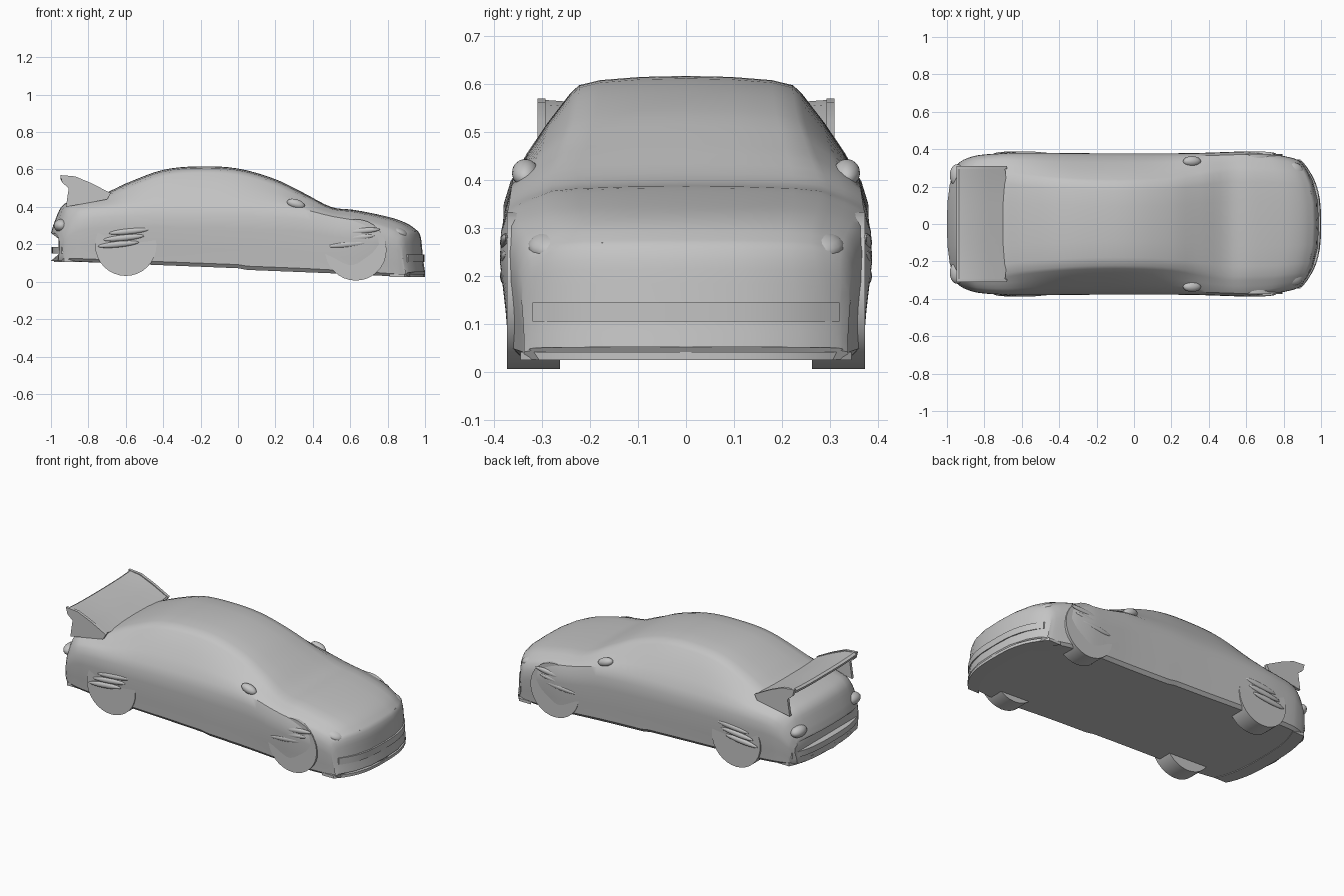
import bpy, bmesh, math
from mathutils import Vector

cube = bpy.data.objects.get("Cube")
if cube:
    bpy.data.objects.remove(cube)

grey = bpy.data.materials.new("plain_grey")
grey.use_nodes = True
COLOR = (0.55, 0.55, 0.55, 1)
grey.diffuse_color = COLOR
grey.node_tree.nodes["Principled BSDF"].inputs["Base Color"].default_value = COLOR


def finish(bm, name, angle=35):
    """Turn a bmesh into a smooth-shaded object."""
    bmesh.ops.recalc_face_normals(bm, faces=bm.faces)
    mesh = bpy.data.meshes.new(name)
    bm.to_mesh(mesh)
    bm.free()
    mesh.materials.append(grey)
    obj = bpy.data.objects.new(name, mesh)
    bpy.context.collection.objects.link(obj)
    bpy.ops.object.select_all(action='DESELECT')
    obj.select_set(True)
    bpy.context.view_layer.objects.active = obj
    bpy.ops.object.shade_smooth_by_angle(angle=math.radians(angle))
    return obj


def bow(x, y):
    """Round the nose and tail in plan."""
    if x > 0.6:
        return x - 0.125 * (x - 0.6) / 0.4 * (abs(y) / 0.36) ** 3
    if x < -0.7:
        return x + 0.075 * (-0.7 - x) / 0.3 * (abs(y) / 0.36) ** 3
    return x


def loft(rings, name, angle=35):
    """Skin closed rings of points and cap both ends."""
    bm = bmesh.new()
    loops = [[bm.verts.new(p) for p in ring] for ring in rings]
    n = len(loops[0])
    for a, b in zip(loops, loops[1:]):
        for i in range(n):
            j = (i + 1) % n
            bm.faces.new((a[i], a[j], b[j], b[i]))
    bm.faces.new(loops[0])
    bm.faces.new(loops[-1])
    return finish(bm, name, angle)


def prism(profile, y0, y1, name):
    """Extrude an x-z profile between two y positions."""
    return loft([[(x, y, z) for x, z in profile] for y in (y0, y1)], name)


def blob(name, loc, size, tilt=0):
    """Small flattened ellipsoid."""
    bm = bmesh.new()
    bmesh.ops.create_uvsphere(bm, u_segments=20, v_segments=10, radius=1)
    c, s = math.cos(tilt), math.sin(tilt)
    for v in bm.verts:
        x, y, z = (a * b for a, b in zip(v.co, size))
        v.co = Vector((x * c + z * s, y, z * c - x * s)) + Vector(loc)
    return finish(bm, name)


# Body stations: x, top z, top half width, shoulder z, shoulder half width
STATIONS = [
    (-1.0, .26, .28, .23, .30), (-.985, .31, .29, .27, .325),
    (-.945, .40, .29, .33, .345), (-.88, .435, .30, .37, .36),
    (-.72, .47, .29, .39, .37), (-.6, .525, .27, .395, .374),
    (-.4, .598, .25, .40, .372), (-.2, .617, .24, .40, .37),
    (0, .605, .24, .40, .37), (.2, .548, .25, .395, .37),
    (.35, .475, .275, .385, .372), (.5, .399, .30, .35, .377),
    (.62, .384, .30, .33, .38), (.78, .352, .295, .305, .372),
    (.88, .322, .285, .28, .358), (.95, .28, .28, .25, .345),
    (.978, .235, .29, .21, .335), (.99, .12, .31, .10, .33),
    (1.0, .052, .32, .045, .33)]


def resample(rows, steps):
    """Catmull-Rom interpolation between station rows."""
    out = []
    for i in range(len(rows) - 1):
        p0, p1 = rows[max(i - 1, 0)], rows[i]
        p2, p3 = rows[i + 1], rows[min(i + 2, len(rows) - 1)]
        for k in range(steps):
            t = k / steps
            row = []
            for n, (a, b, c, d) in enumerate(zip(p0, p1, p2, p3)):
                if n == 0:
                    row.append(b + (c - b) * t)
                    continue
                # tangents scaled for uneven station spacing
                h = c - b
                dx = p2[0] - p1[0]
                m1 = (c - a) / (p2[0] - p0[0]) * dx
                m2 = (d - b) / (p3[0] - p1[0]) * dx
                row.append(b + m1 * t + (3 * h - 2 * m1 - m2) * t * t
                           + (m1 + m2 - 2 * h) * t ** 3)
            out.append(row)
    return out + [rows[-1]]


def floor_z(x):
    return 0.065 - 0.04 * x if x > 0 else 0.072 - 0.04 * x


def section(x, zt, wt, zs, ws):
    """Closed cross-section of the body."""
    zb = min(floor_z(x), zt - 0.02)
    drop = min(0.035, (zt - zs) * 0.35)
    side = zs - zb
    half = [(ws * .93, zb), (ws * .975, zb + side * .06),
            (ws * .99, zb + side * .3), (ws + .008, zb + side * .65),
            (ws + .006, zb + side * .85), (ws - .008, zs)]
    for t in (.33, .66):
        half.append((ws - .008 + (wt - ws + .008) * t + .006,
                     zs + (zt - drop - zs) * t))
    half += [(wt, zt - drop), (wt * .93, zt - drop * .55),
             (wt * .75, zt - drop * .25), (wt * .4, zt - drop * .06), (0, zt)]
    pts = half + [(-y, z) for y, z in reversed(half[:-1])] + [(0, zb)]
    return [(bow(x, y), y, z) for y, z in pts]


loft([section(*row) for row in resample(STATIONS, 4)], "body")


def bowed_bar(name, x, depth, z0, z1, width):
    """Bar that follows the rounded nose or tail."""
    rings = []
    for i in range(17):
        y = width * (i / 8 - 1)
        a, b = bow(x, y), bow(x, y) - math.copysign(depth, x)
        rings.append([(a, y, z0), (a, y, z1), (b, y, z1), (b, y, z0)])
    loft(rings, name)


# Bumper details
bowed_bar("front_lip", 1.0, .08, .025, .042, .345)
bowed_bar("front_bumper_bar", .996, .05, .105, .145, .32)
bowed_bar("hood_edge", .958, .05, .262, .27, .2)
bowed_bar("rear_bumper_bar", -.997, .06, .15, .185, .32)
bowed_bar("rear_lip", -.985, .08, .105, .125, .33)

# Rear wing: sloped blade with slightly raised tips
BLADE = [(-.95, .555), (-.935, .563), (-.87, .553), (-.78, .515), (-.69, .47),
         (-.7, .458), (-.8, .495), (-.88, .528), (-.94, .535)]
rings = []
for i in range(13):
    u = i / 6 - 1
    lift = 0.009 * abs(u) ** 3 - 0.004
    rings.append([(x + .015 * (1 - u * u) * (x > -.75), u * .305, z + lift)
                  for x, z in BLADE])
loft(rings, "rear_wing")

ENDPLATE = [(-.95, .57), (-.87, .563), (-.78, .525), (-.68, .473), (-.7, .44),
            (-.92, .40), (-.905, .5), (-.94, .53)]

for s, side in ((1, "left"), (-1, "right")):
    prism(ENDPLATE, s * .293, s * .31, side + "_wing_endplate")

    # Wheels, nearly flush with the body
    for end, x, z in (("front", .63, .17), ("rear", -.6, .195)):
        bm = bmesh.new()
        bmesh.ops.create_cone(bm, cap_ends=True, segments=32, radius1=.164,
                              radius2=.164, depth=.11)
        for v in bm.verts:
            px, py, pz = v.co
            v.co = (x + px, s * (.318 + pz), z + py)
        finish(bm, f"{end}_{side}_wheel")
        # Arch ridges above each wheel
        for k in range(3):
            blob(f"{end}_{side}_arch_ridge_{k + 1}",
                 (x - .04 + k * .03, s * .376, .2 + k * .035),
                 (.11, .012, .016), -.1)

    # Headlamp, tail lamp and mirror
    blob(side + "_headlamp", (.85, s * .275, .262), (.06, .055, .03), .3)
    blob(side + "_tail_lamp", (-.945, s * .26, .3), (.04, .06, .035))
    blob(side + "_mirror", (.31, s * .335, .415), (.05, .028, .026), .3)
